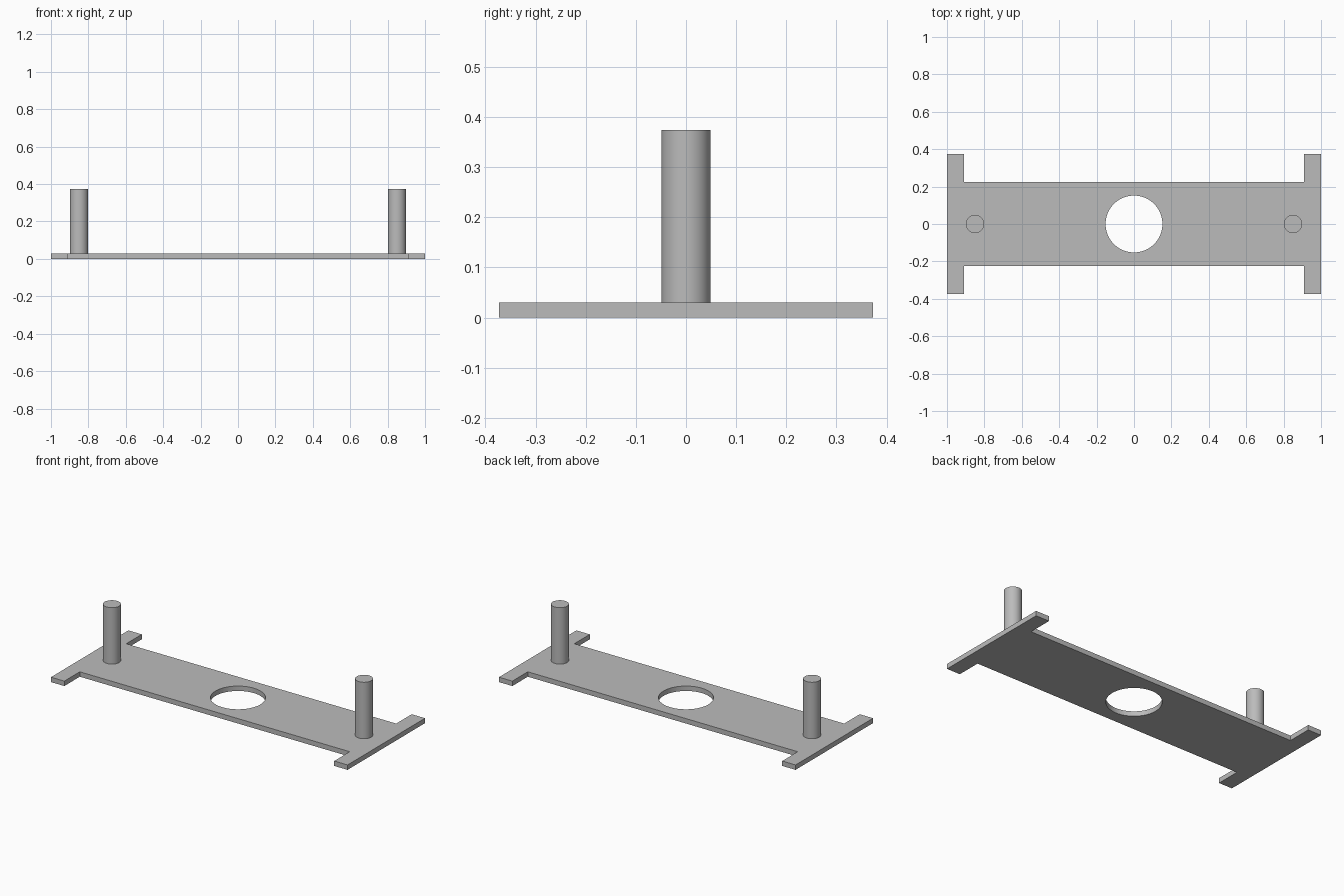
import bpy
import bmesh

cube = bpy.data.objects.get("Cube")
if cube:
    bpy.data.objects.remove(cube, do_unlink=True)

# Dimensions
HALF_LEN, HALF_WEB, HALF_FLANGE = 1.0, 0.224, 0.373
FLANGE_IN = 0.91
THICK, TOP = 0.03, 0.374
HOLE_R, POST_R, POST_X = 0.152, 0.049, 0.85

# Single plain grey
grey = bpy.data.materials.new("light_grey")
grey.use_nodes = True
colour = (0.5, 0.5, 0.5, 1)
grey.diffuse_color = colour
grey.node_tree.nodes["Principled BSDF"].inputs["Base Color"].default_value = colour


def cylinder(name, radius, x, z0, z1):
    bpy.ops.mesh.primitive_cylinder_add(vertices=64, radius=radius, depth=z1 - z0,
                                        location=(x, 0, (z0 + z1) / 2))
    obj = bpy.context.object
    obj.name = name
    obj.data.materials.append(grey)
    return obj


# Base plate: one quarter of the outline, mirrored round, then extruded
quarter = [(HALF_LEN, HALF_FLANGE), (FLANGE_IN, HALF_FLANGE), (FLANGE_IN, HALF_WEB)]
half = quarter + [(-x, y) for x, y in reversed(quarter)]
outline = half + [(x, -y) for x, y in reversed(half)]
bm = bmesh.new()
face = bm.faces.new([bm.verts.new((x, y, 0)) for x, y in outline])
ext = bmesh.ops.extrude_face_region(bm, geom=[face], use_keep_orig=True)
top_verts = [g for g in ext["geom"] if isinstance(g, bmesh.types.BMVert)]
bmesh.ops.translate(bm, verts=top_verts, vec=(0, 0, THICK))
bmesh.ops.recalc_face_normals(bm, faces=bm.faces)
mesh = bpy.data.meshes.new("base_plate")
bm.to_mesh(mesh)
bm.free()
mesh.materials.append(grey)
plate = bpy.data.objects.new("base_plate", mesh)
bpy.context.collection.objects.link(plate)

# Round hole through the middle of the plate
cutter = cylinder("hole_cutter", HOLE_R, 0, -THICK, 2 * THICK)
cutter.hide_render = True
cut = plate.modifiers.new("centre_hole", 'BOOLEAN')
cut.operation = 'DIFFERENCE'
cut.solver = 'EXACT'
cut.object = cutter
bpy.ops.object.select_all(action='DESELECT')
bpy.context.view_layer.objects.active = plate
plate.select_set(True)
bpy.ops.object.modifier_apply(modifier=cut.name)
bpy.data.objects.remove(cutter, do_unlink=True)
bpy.ops.object.shade_smooth_by_angle()

# Upright posts at both ends
for side, sign in (("left", 1), ("right", -1)):
    cylinder(side + "_post", POST_R, sign * POST_X, THICK, TOP)
    bpy.ops.object.shade_smooth_by_angle()
